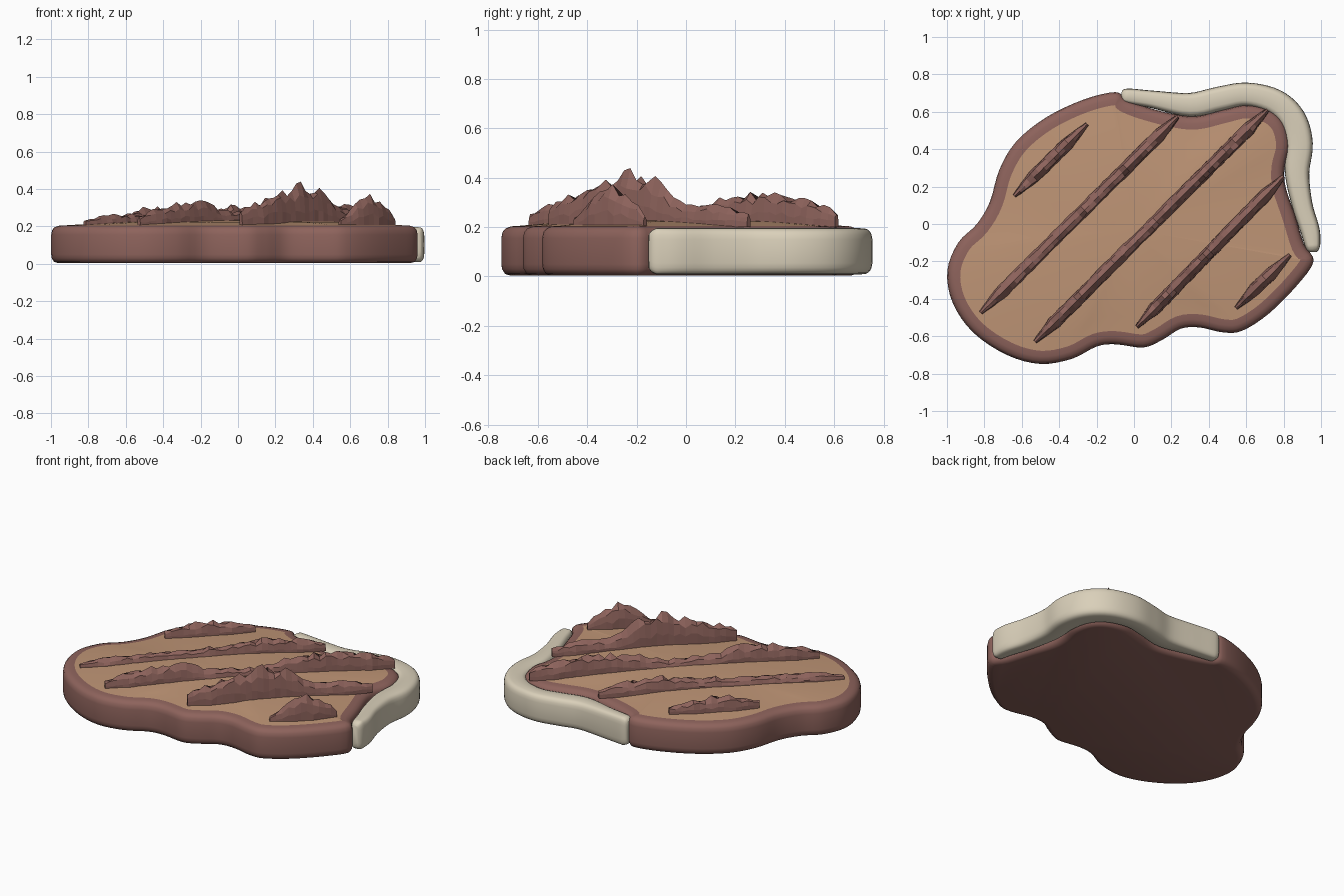
import bpy, bmesh, math, random
from mathutils import Vector

random.seed(4)
if "Cube" in bpy.data.objects:
    bpy.data.objects.remove(bpy.data.objects["Cube"])


def material(name, rgb):
    m = bpy.data.materials.new(name)
    m.use_nodes = True
    m.diffuse_color = (*rgb, 1)
    bsdf = m.node_tree.nodes["Principled BSDF"]
    bsdf.inputs["Base Color"].default_value = (*rgb, 1)
    bsdf.inputs["Roughness"].default_value = 0.8
    return m


crust = material("seared brown", (0.27, 0.125, 0.107))
flesh = material("grilled tan", (0.52, 0.30, 0.18))
cream = material("bone cream", (0.70, 0.63, 0.49))


def spline(pts, steps, closed):
    """Catmull-Rom curve through points of any dimension."""
    n, out = len(pts), []
    get = (lambda i: pts[i % n]) if closed else (lambda i: pts[min(max(i, 0), n - 1)])
    for i in range(n if closed else n - 1):
        for s in range(steps):
            t = s / steps
            out.append([0.5 * (2 * b + (c - a) * t + (2 * a - 5 * b + 4 * c - d) * t ** 2
                               + (3 * b - a - 3 * c + d) * t ** 3)
                        for a, b, c, d in zip(get(i - 1), get(i), get(i + 1), get(i + 2))])
    return out if closed else out + [list(pts[-1])]


def bridge(bm, a, b, mat=0):
    for i in range(len(a)):
        j = (i + 1) % len(a)
        bm.faces.new((a[i], a[j], b[j], b[i])).material_index = mat


def finish(bm, name, mats, angle=None):
    bmesh.ops.recalc_face_normals(bm, faces=bm.faces)
    mesh = bpy.data.meshes.new(name)
    bm.to_mesh(mesh)
    bm.free()
    ob = bpy.data.objects.new(name, mesh)
    bpy.context.collection.objects.link(ob)
    for m in mats:
        mesh.materials.append(m)
    if angle:
        bpy.ops.object.select_all(action="DESELECT")
        ob.select_set(True)
        bpy.context.view_layer.objects.active = ob
        bpy.ops.object.shade_smooth_by_angle(angle=math.radians(angle))
    return ob


def sweep(name, stations, mat, angle=None):
    """Skin a list of cross-sections and cap both ends."""
    bm = bmesh.new()
    rings = [[bm.verts.new(p) for p in st] for st in stations]
    for a, b in zip(rings, rings[1:]):
        bridge(bm, a, b)
    bm.faces.new(rings[0])
    bm.faces.new(rings[-1])
    return finish(bm, name, [mat], angle)


# Meat slab: outline, anticlockwise from the back corner
outline = [(-.1, .705), (-.27, .665), (-.47, .57), (-.63, .44), (-.72, .29), (-.77, .12),
           (-.84, .0), (-.94, -.1), (-.998, -.25), (-.97, -.42), (-.86, -.58), (-.68, -.7),
           (-.5, -.748), (-.33, -.72), (-.2, -.655), (-.1, -.643), (.05, -.66), (.15, -.62),
           (.25, -.56), (.35, -.553), (.48, -.58), (.58, -.57), (.72, -.48), (.87, -.33),
           (.96, -.2), (.91, -.11), (.86, .05), (.81, .2), (.805, .3), (.83, .42), (.8, .54),
           (.72, .61), (.6, .635), (.48, .61), (.33, .575), (.2, .59), (.05, .63), (-.04, .665)]
edge = [Vector(p) for p in spline(outline, 4, True)]
inward = []
for i in range(len(edge)):
    t = (edge[(i + 2) % len(edge)] - edge[i - 2]).normalized()
    inward.append(Vector((-t.y, t.x)))

bm = bmesh.new()
levels = [(.003, .04), (.01, .015), (.03, .003), (.05, 0), (.155, 0), (.18, .005),
          (.195, .018), (.203, .04), (.205, .07)]
rings = [[bm.verts.new((*(p + n * inset), z)) for p, n in zip(edge, inward)]
         for z, inset in levels]
for a, b in zip(rings, rings[1:]):
    bridge(bm, a, b)
bm.faces.new(rings[0])
# Gently domed cooked face
middle, last = Vector((0, -.03)), rings[-1]
rim = [v.co.xy for v in last]
for s in (.85, .65, .4, .15):
    z = .205 + .03 * (1 - s * s)
    ring = [bm.verts.new((*middle.lerp(p, s), z)) for p in rim]
    bridge(bm, last, ring, 1)
    last = ring
bm.faces.new(last).material_index = 1
finish(bm, "meat_slab", [crust, flesh], 50)

# Bone wrapped around the back left edge: x, y, half width
path = spline([(-.068, .69, .022), (-.055, .688, .034), (-.02, .682, .042), (.1, .666, .047),
               (.3, .637, .064), (.45, .668, .065), (.6, .693, .063), (.75, .655, .068),
               (.845, .565, .072), (.882, .43, .074), (.872, .27, .065), (.9, .1, .055),
               (.94, -.03, .052), (.953, -.1, .044), (.956, -.135, .034), (.957, -.15, .02)],
              5, False)
stations = []
for i, (x, y, w) in enumerate(path):
    a, b = path[max(i - 1, 0)], path[min(i + 1, len(path) - 1)]
    side = Vector((a[1] - b[1], b[0] - a[0])).normalized()
    half = .094 - max(0, .04 - w) * 1.2
    ring = []
    for k in range(24):
        c, s = math.cos(math.tau * k / 24), math.sin(math.tau * k / 24)
        u = math.copysign(abs(c) ** .5, c) * w
        v = math.copysign(abs(s) ** .5, s) * half
        ring.append((x + side.x * u, y + side.y * u, .102 + v))
    stations.append(ring)
sweep("bone", stations, cream, 50)


# Jagged charred ridges: start, end, crest heights along the length
def char_ridge(name, start, end, crest, half=.036):
    start, end = Vector(start), Vector(end)
    run = end - start
    side = Vector((-run.y, run.x)).normalized()
    count = max(10, int(run.length / .035))
    stations = []
    for i in range(count + 1):
        t = i / count
        f = t * (len(crest) - 1)
        k = min(int(f), len(crest) - 2)
        top = crest[k] + (crest[k + 1] - crest[k]) * (f - k)
        w = half * min(1, .3 + 5 * min(t, 1 - t) * run.length)
        rise = top - .2
        ring = []
        for u, v in ((-1, 0), (-.97, .4), (-.75, .8), (-.1, 1), (.7, .82), (.97, .45), (1, 0)):
            jag = random.uniform(-.2, .16) * rise * v
            p = start + run * t + side * w * u * random.uniform(.9, 1.05)
            ring.append((p.x, p.y, .2 + rise * v + jag))
        stations.append(ring)
    sweep(name, stations, crust)


ridges = [((-.64, .15), (-.25, .535), (.25, .28, .3, .29, .27, .25)),
          ((-.82, -.475), (.235, .575), (.235, .255, .265, .26, .27, .28, .29, .31, .29, .25)),
          ((-.53, -.63), (.715, .61), (.25, .3, .32, .33, .28, .27, .27, .32, .33, .34, .3, .26)),
          ((.015, -.55), (.8, .255), (.28, .33, .38, .39, .42, .37, .29, .28, .28, .25)),
          ((.545, -.45), (.835, -.165), (.24, .28, .33, .37, .33, .31, .24))]
for i, (a, b, crest) in enumerate(ridges):
    char_ridge(f"char_ridge_{i + 1}", a, b, crest)
